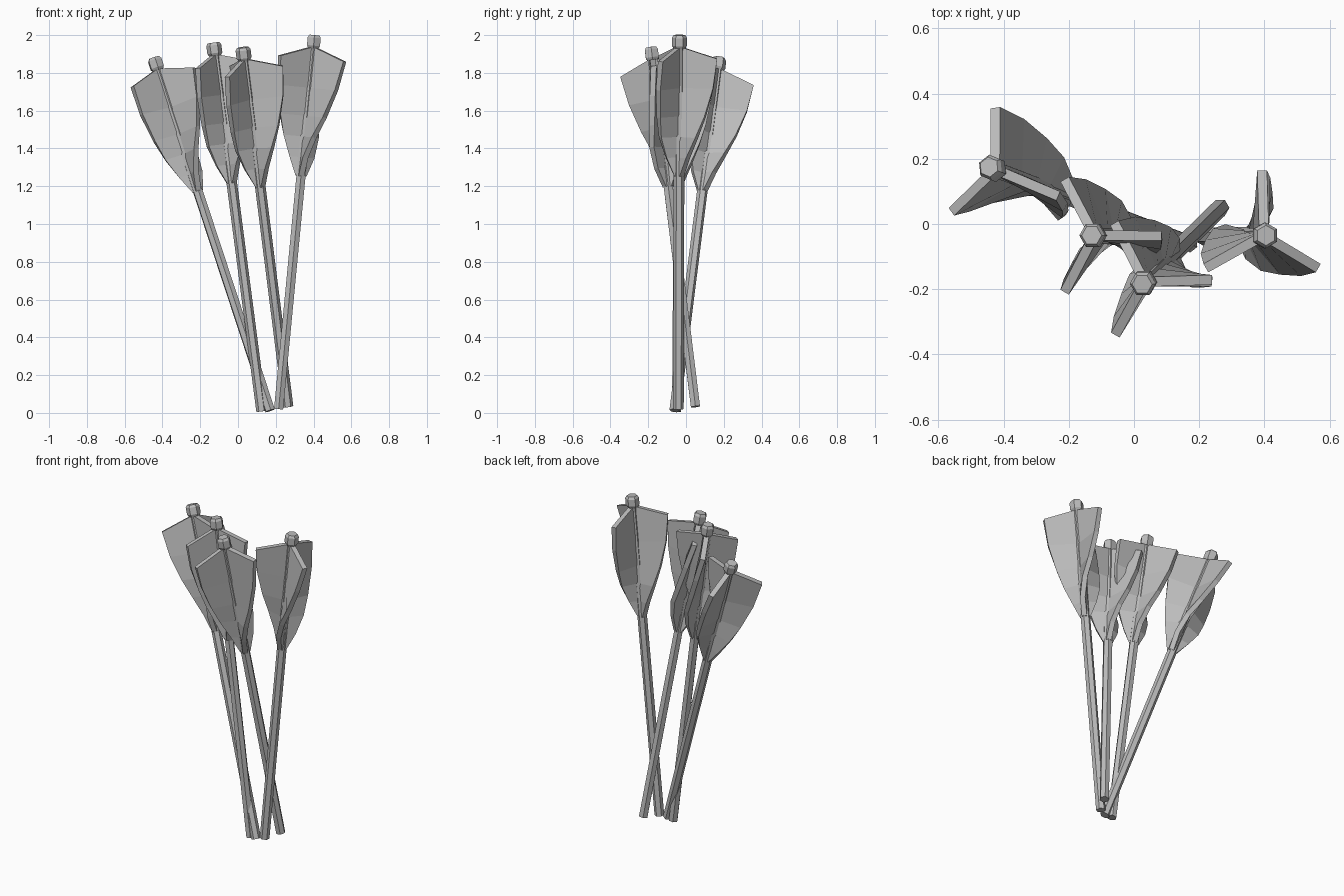
import bpy, bmesh
from math import sin, cos, radians
from mathutils import Vector, Matrix

if "Cube" in bpy.data.objects:
    bpy.data.objects.remove(bpy.data.objects["Cube"], do_unlink=True)

grey = bpy.data.materials.new("plain grey")
grey.use_nodes = True
grey.diffuse_color = (0.5, 0.5, 0.5, 1)
grey.node_tree.nodes["Principled BSDF"].inputs["Base Color"].default_value = (0.5, 0.5, 0.5, 1)

ROD = 0.028
HALF = 0.015  # half of a vane's thickness
# vane stations: distance below the tip at the rod, at the rim, rim radius, twist
VANE = [(0.06, 0.125, 0.2, 0), (0.28, 0.28, 0.182, 8), (0.43, 0.43, 0.145, 19),
        (0.54, 0.54, 0.112, 34), (0.65, 0.65, 0.07, 48), (0.75, 0.75, 0.025, 55)]


def finish(name, bm, matrix):
    bmesh.ops.recalc_face_normals(bm, faces=bm.faces)
    mesh = bpy.data.meshes.new(name)
    bm.to_mesh(mesh)
    bm.free()
    mesh.materials.append(grey)
    ob = bpy.data.objects.new(name, mesh)
    ob.matrix_world = matrix
    bpy.context.collection.objects.link(ob)


def loft(bm, rings):
    """Skin a stack of closed rings and cap both ends."""
    rings = [[bm.verts.new(p) for p in ring] for ring in rings]
    for a, b in zip(rings, rings[1:]):
        for i in range(len(a)):
            j = (i + 1) % len(a)
            bm.faces.new((a[i], a[j], b[j], b[i]))
    bm.faces.new(rings[0])
    bm.faces.new(rings[-1])


def hexagon(radius, z, turn):
    return [(radius * cos(turn + radians(60 * i)), radius * sin(turn + radians(60 * i)), z)
            for i in range(6)]


def arrow(side, top, foot, turn):
    top, foot = Vector(top), Vector(foot)
    axis = top - foot
    matrix = Matrix.Translation(top) @ Vector((0, 0, 1)).rotation_difference(axis).to_matrix().to_4x4()
    turn = radians(turn)

    # six-sided rod
    bm = bmesh.new()
    loft(bm, [hexagon(ROD, -axis.length, turn), hexagon(ROD, -0.05, turn)])
    finish(side + "_shaft", bm, matrix)

    # chamfered end knob
    bm = bmesh.new()
    knob = [(0.03, -0.072), (0.04, -0.056), (0.04, -0.014), (0.031, 0)]
    loft(bm, [hexagon(r, z, turn) for r, z in knob])
    finish(side + "_nock", bm, matrix)

    # three twisted vanes
    for k in range(3):
        bm = bmesh.new()
        rings = []
        for inner, rim, radius, twist in VANE:
            a = turn + radians(120 * k - twist)
            out = Vector((cos(a), sin(a), 0))
            across = Vector((-sin(a), cos(a), 0)) * HALF
            near, far = Vector((0, 0, -inner)), out * radius + Vector((0, 0, -rim))
            rings.append([near - across, far - across, far + across, near + across])
        loft(bm, rings)
        finish(f"{side}_vane_{k + 1}", bm, matrix)


arrow("right", (-0.445, 0.175, 1.88), (0.17, -0.06, 0.012), 97)
arrow("middle_right", (-0.13, -0.035, 1.96), (0.125, -0.05, 0.008), 0)
arrow("middle_left", (0.025, -0.185, 1.935), (0.265, 0.05, 0.033), 0)
arrow("left", (0.405, -0.035, 2.0), (0.215, -0.04, 0.02), 90)
